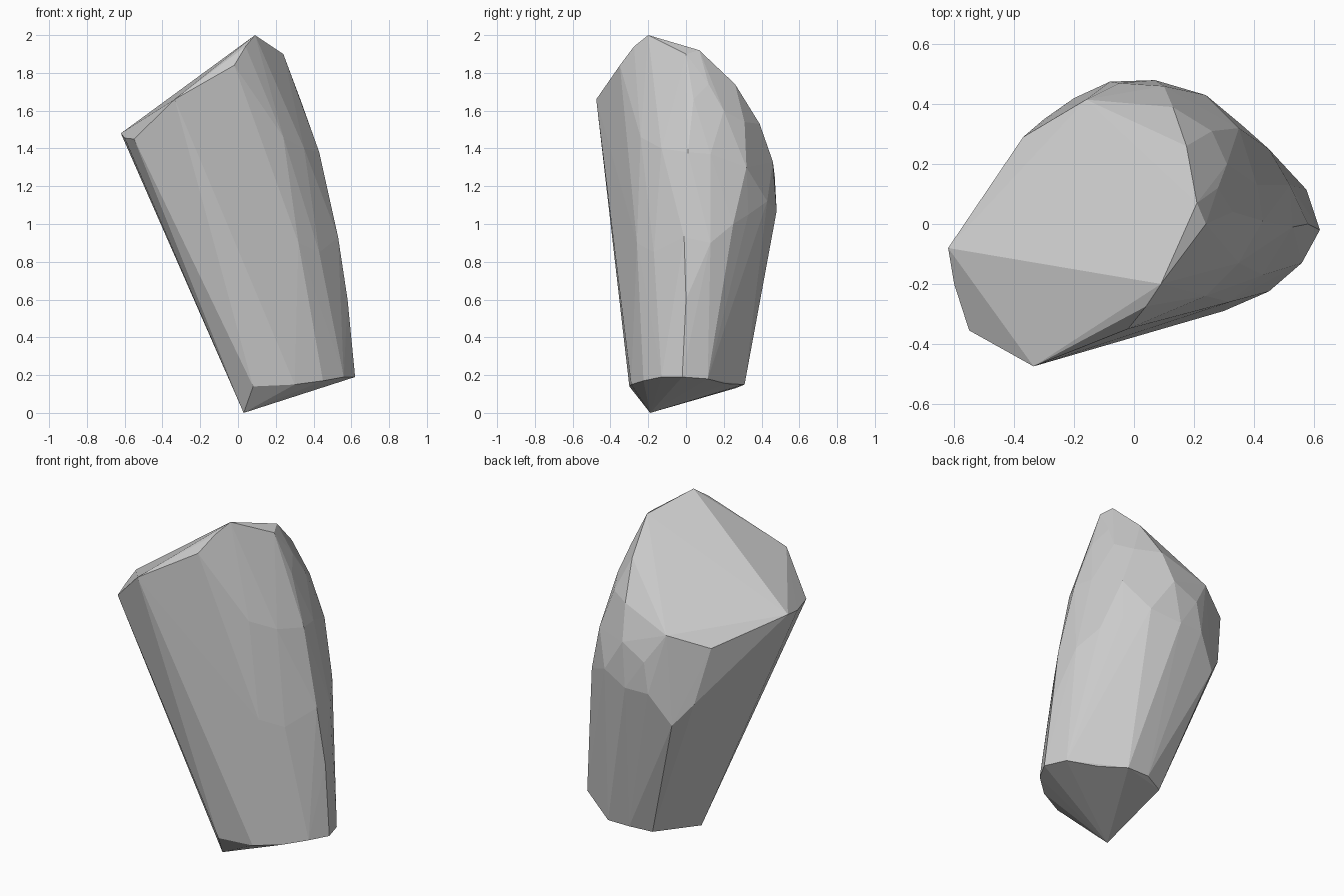
import bpy, bmesh

# Chipped stone: convex hull of a few profile loops
base = [(.03, -.19, 0), (.08, -.30, .14), (.30, -.29, .15), (.45, -.225, .17), (.56, -.13, .19),
        (.62, -.02, .19), (.575, .115, .18), (.43, .21, .155), (.30, .31, .15), (.16, .31, .15), (.04, .26, .13)]
lower = [(.32, -.26, .9), (.43, -.17, .85), (.58, 0, .6), (.53, -.01, .93), (.52, .13, .9),
         (.45, .25, 1.0), (.36, .33, 1.05), (-.2, .42, .89), (-.3, .35, 1.02)]
shoulder = [(.24, -.24, 1.46), (.35, -.13, 1.4), (.43, .01, 1.38), (.35, .32, 1.3), (.41, .13, 1.37),
            (.24, .43, 1.12), (.07, .48, 1.07), (-.08, .475, 1.07), (-.05, .47, 1.25), (.1, .46, 1.33),
            (.13, .39, 1.53), (.26, .31, 1.54), (.31, .2, 1.6), (.33, .04, 1.66)]
top = [(.09, -.20, 2.0), (.04, -.275, 1.94), (-.02, -.35, 1.84), (-.335, -.475, 1.66), (-.55, -.355, 1.45),
       (-.60, -.20, 1.455), (-.62, -.08, 1.48), (-.37, .29, 1.35), (-.16, .415, 1.42), (.175, .26, 1.74),
       (.21, .07, 1.92), (.24, 0, 1.9), (.28, .12, 1.74)]

bm = bmesh.new()
for p in base + lower + shoulder + top:
    bm.verts.new(p)
bmesh.ops.convex_hull(bm, input=bm.verts[:])
loose = [v for v in bm.verts if not v.link_faces]
bmesh.ops.delete(bm, geom=loose, context='VERTS')
bmesh.ops.recalc_face_normals(bm, faces=bm.faces[:])

mesh = bpy.data.meshes.new("stone")
bm.to_mesh(mesh)
bm.free()
stone = bpy.data.objects.new("stone", mesh)
bpy.context.collection.objects.link(stone)
